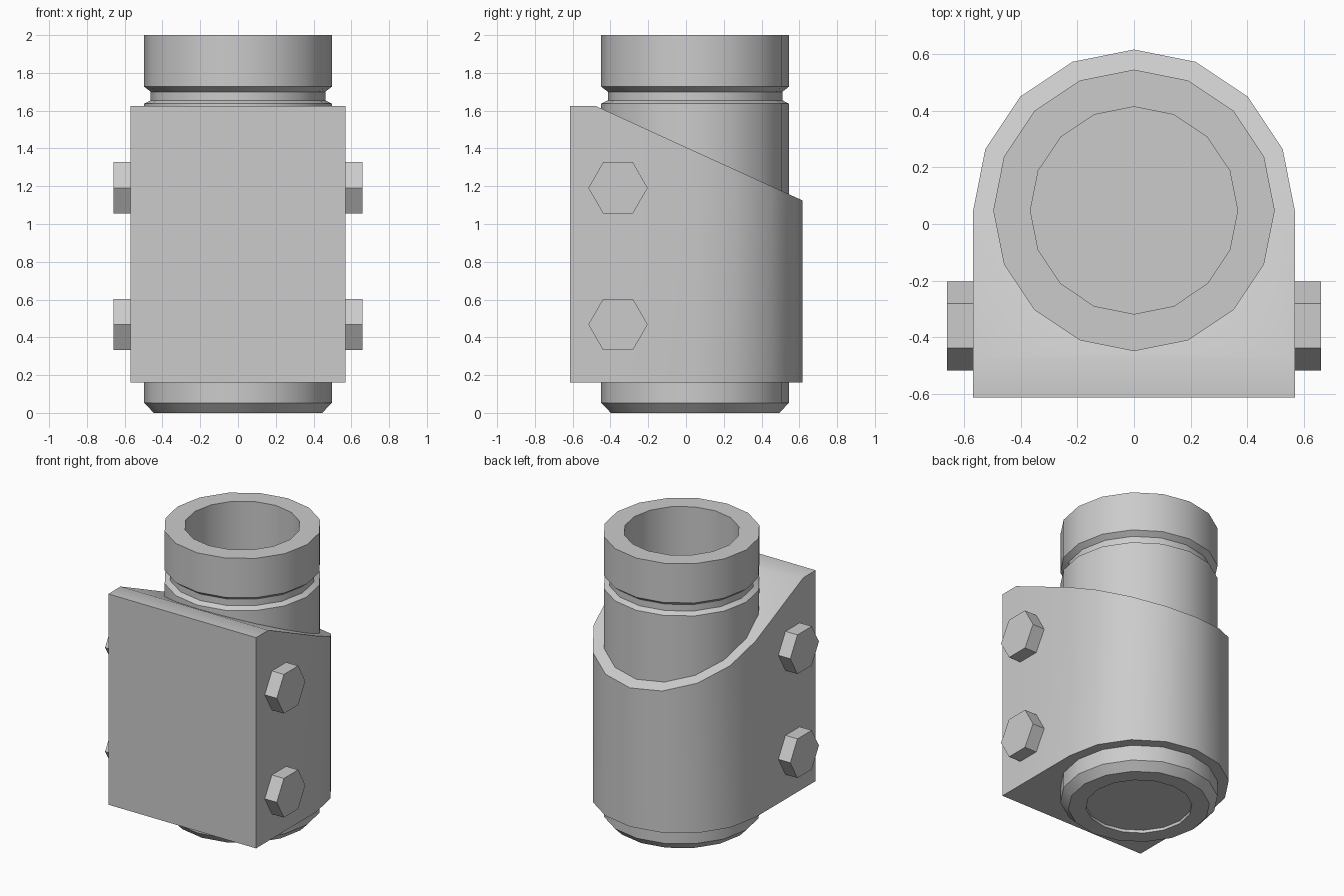
import bpy, bmesh
from math import sin, cos, pi, radians

if "Cube" in bpy.data.objects:
    bpy.data.objects.remove(bpy.data.objects["Cube"])

CY = 0.048     # y of the tube axis
SIDES = 16


def make(name, verts, faces, smooth=True):
    me = bpy.data.meshes.new(name)
    me.from_pydata(verts, [], faces)
    bm = bmesh.new()
    bm.from_mesh(me)
    bmesh.ops.recalc_face_normals(bm, faces=bm.faces)
    bm.to_mesh(me)
    bm.free()
    ob = bpy.data.objects.new(name, me)
    bpy.context.collection.objects.link(ob)
    if smooth:
        smooth_edges(ob)
    return ob


def activate(ob):
    bpy.ops.object.select_all(action='DESELECT')
    ob.select_set(True)
    bpy.context.view_layer.objects.active = ob


def smooth_edges(ob):
    activate(ob)
    bpy.ops.object.shade_smooth_by_angle(angle=radians(25))


def ring(r, z):
    return [(r * cos(2 * pi * i / SIDES), CY + r * sin(2 * pi * i / SIDES), z)
            for i in range(SIDES)]


def lathe(name, profile, smooth=True):
    """Stack of rings around the tube axis, capped at both profile ends."""
    n = SIDES
    verts = [v for r, z in profile for v in ring(r, z)]
    faces = [(k * n + i, k * n + (i + 1) % n, (k + 1) * n + (i + 1) % n, (k + 1) * n + i)
             for k in range(len(profile) - 1) for i in range(n)]
    last = (len(profile) - 1) * n
    faces += [tuple(range(n)), tuple(range(last, last + n))]
    return make(name, verts, faces, smooth)


def prism(name, bottom, top, smooth=True):
    n = len(bottom)
    faces = [(i, (i + 1) % n, n + (i + 1) % n, n + i) for i in range(n)]
    return make(name, bottom + top, faces + [tuple(range(n)), tuple(range(n, 2 * n))], smooth)


# hollow tube: bottom recess, chamfer, groove, rim, deep bore with floor
lathe("tube", [(0.335, 0.02), (0.335, 0), (0.446, 0), (0.497, 0.053),
               (0.497, 1.637), (0.462, 1.655), (0.462, 1.70), (0.497, 1.727),
               (0.497, 2.0), (0.366, 2.0), (0.366, 0.05)])

# clamp body: D-shaped outline with flat lip at the front and sloping top
R, LIP, FRONT = 0.568, -0.478, -0.613
outline = [(R * cos(pi * i / 8), CY + R * sin(pi * i / 8)) for i in range(9)]
outline += [(-R, LIP), (-R, FRONT), (R, FRONT), (R, LIP)]
n = len(outline)
verts = [(x, y, 0.16) for x, y in outline]
verts += [(x, y, 1.625 - max(0, y - LIP) * 0.5 / (CY + R - LIP)) for x, y in outline]
faces = [(i, (i + 1) % n, n + (i + 1) % n, n + i) for i in range(n)]
faces += [tuple(range(n)), tuple(range(n + 9, n + 13)),
          tuple(range(n, n + 10)) + (n + 12,)]
clamp = make("clamp_body", verts, faces, smooth=False)

# bore through the clamp for the tube
cutter = lathe("bore_cutter", [(0.49, 0), (0.49, 2)], smooth=False)
cutter.hide_render = True
mod = clamp.modifiers.new("bore", 'BOOLEAN')
mod.operation = 'DIFFERENCE'
mod.solver = 'EXACT'
mod.object = cutter
activate(clamp)
bpy.ops.object.modifier_apply(modifier=mod.name)
bpy.data.objects.remove(cutter)
smooth_edges(clamp)

# hexagonal bolt heads on both sides
for side, label in ((-1, "left"), (1, "right")):
    for z, level in ((0.468, "lower"), (1.191, "upper")):
        hexa = [(-0.36 + 0.157 * cos(pi * i / 3), z + 0.157 * sin(pi * i / 3)) for i in range(6)]
        prism(f"bolt_{label}_{level}",
              [(side * 0.555, a, b) for a, b in hexa],
              [(side * 0.66, a, b) for a, b in hexa], smooth=False)
